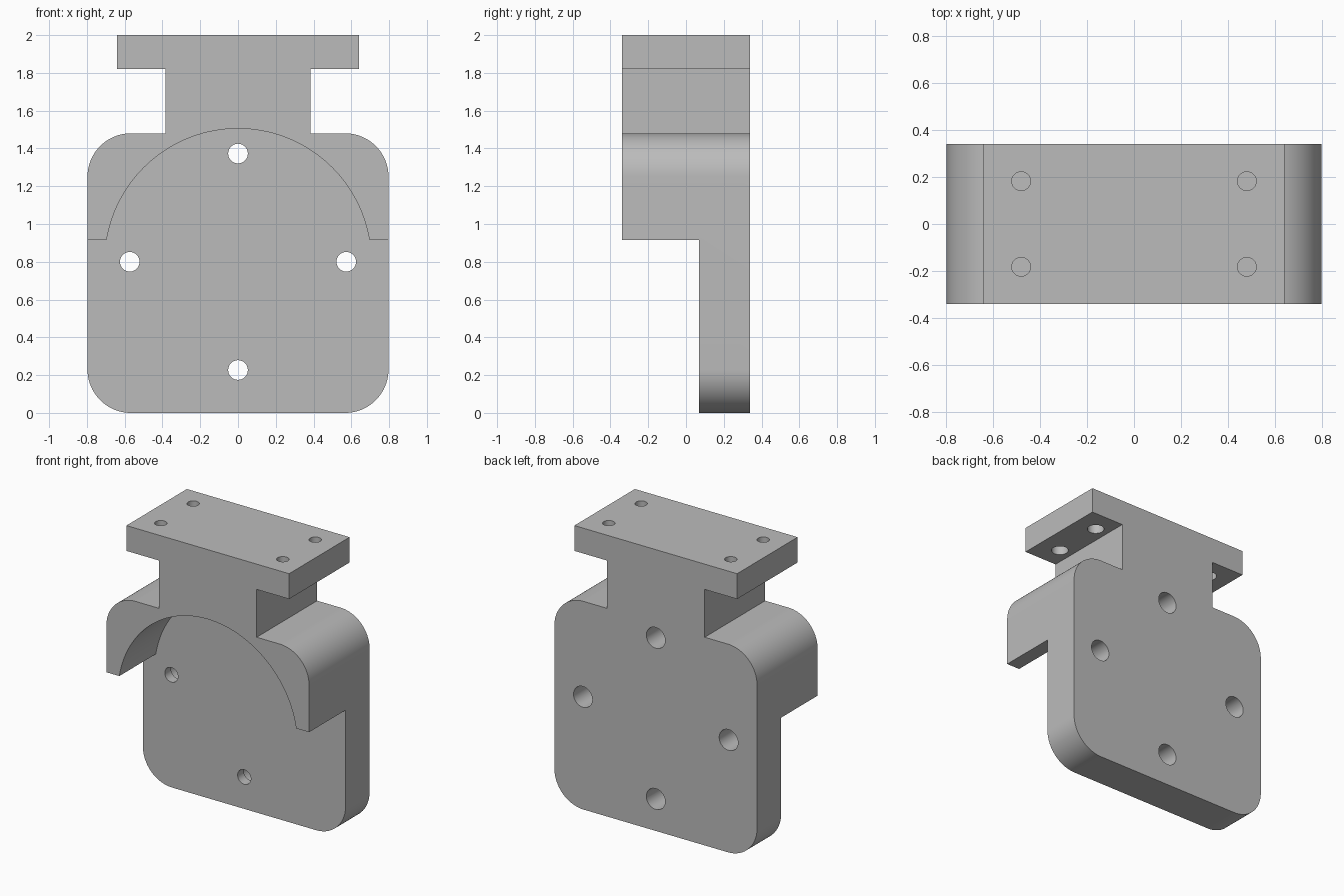
import bpy
import bmesh
from math import sin, cos, pi, acos
from mathutils import Matrix, Vector

if "Cube" in bpy.data.objects:
    bpy.data.objects.remove(bpy.data.objects["Cube"])

HALF_W, HALF_D = 0.797, 0.34      # overall half width and half depth
PLATE_FRONT = 0.07                # front face of the rear plate
SHOULDER, HOOD_BOTTOM = 1.48, 0.915
CORNER = 0.23
CENTRE_Z, BORE_R = 0.8, 0.705     # round recess under the hood


def arc(cx, cz, r, a0, a1, n):
    return [(cx + r * cos(a0 + (a1 - a0) * i / n),
             cz + r * sin(a0 + (a1 - a0) * i / n)) for i in range(n + 1)]


def make_object(name, bm):
    bmesh.ops.recalc_face_normals(bm, faces=bm.faces)
    mesh = bpy.data.meshes.new(name)
    bm.to_mesh(mesh)
    bm.free()
    obj = bpy.data.objects.new(name, mesh)
    bpy.context.collection.objects.link(obj)
    return obj


def extrude_profile(name, points, y0, y1):
    bm = bmesh.new()
    face = bm.faces.new([bm.verts.new((x, y0, z)) for x, z in points])
    new = bmesh.ops.extrude_face_region(bm, geom=[face])["geom"]
    bmesh.ops.translate(bm, vec=(0, y1 - y0, 0),
                        verts=[v for v in new if isinstance(v, bmesh.types.BMVert)])
    return make_object(name, bm)


def cylinder(name, start, end, radius):
    start, end = Vector(start), Vector(end)
    axis = end - start
    bm = bmesh.new()
    turn = axis.to_track_quat('Z', 'Y').to_matrix().to_4x4()
    bmesh.ops.create_cone(bm, cap_ends=True, segments=40, radius1=radius,
                          radius2=radius, depth=axis.length,
                          matrix=Matrix.Translation((start + end) / 2) @ turn)
    return make_object(name, bm)


def cut(body, cutter):
    mod = body.modifiers.new("cut", 'BOOLEAN')
    mod.operation, mod.solver, mod.object = 'DIFFERENCE', 'EXACT', cutter
    cutter.hide_render = True
    bpy.context.view_layer.objects.active = body
    bpy.ops.object.modifier_apply(modifier=mod.name)
    bpy.data.objects.remove(cutter)


# Full-depth outline: rounded plate, neck and top flange
right = arc(HALF_W - CORNER, CORNER, CORNER, -pi / 2, 0, 20)
right += arc(HALF_W - CORNER, SHOULDER - CORNER, CORNER, 0, pi / 2, 20)
right += [(0.385, SHOULDER), (0.385, 1.82), (0.64, 1.82), (0.64, 2)]
outline = right + [(-x, z) for x, z in reversed(right)]
bracket = extrude_profile("motor_bracket", outline, -HALF_D, HALF_D)

# Arched pocket in front of the plate, open below the hood
a = pi / 2 - acos((HOOD_BOTTOM - CENTRE_Z) / BORE_R)
pocket = [(-1, -1), (1, -1), (1, HOOD_BOTTOM)]
pocket += arc(0, CENTRE_Z, BORE_R, a, pi - a, 64) + [(-1, HOOD_BOTTOM)]
cut(bracket, extrude_profile("pocket_cutter", pocket, -1, PLATE_FRONT))

# Plate screw holes, counterbored from the back
for x, z in [(0, 1.373), (0, 0.227), (-0.573, 0.8), (0.573, 0.8)]:
    cut(bracket, cylinder("screw_cutter", (x, 0, z), (x, 0.5, z), 0.052))
    cut(bracket, cylinder("bore_cutter", (x, 0.14, z), (x, 0.5, z), 0.074))

# Flange screw holes, counterbored from below
for x in (-0.48, 0.48):
    for y in (-0.182, 0.182):
        cut(bracket, cylinder("screw_cutter", (x, y, 1.7), (x, y, 2.1), 0.04))
        cut(bracket, cylinder("bore_cutter", (x, y, 1.7), (x, y, 1.94), 0.055))

# Single grey material
grey = bpy.data.materials.new("light_grey")
grey.use_nodes = True
colour = (0.5, 0.5, 0.5, 1)
grey.diffuse_color = colour
grey.node_tree.nodes["Principled BSDF"].inputs["Base Color"].default_value = colour
bracket.data.materials.clear()
bracket.data.materials.append(grey)
for poly in bracket.data.polygons:
    poly.material_index = 0

bpy.ops.object.select_all(action='DESELECT')
bracket.select_set(True)
bpy.context.view_layer.objects.active = bracket
bpy.ops.object.shade_smooth_by_angle()
